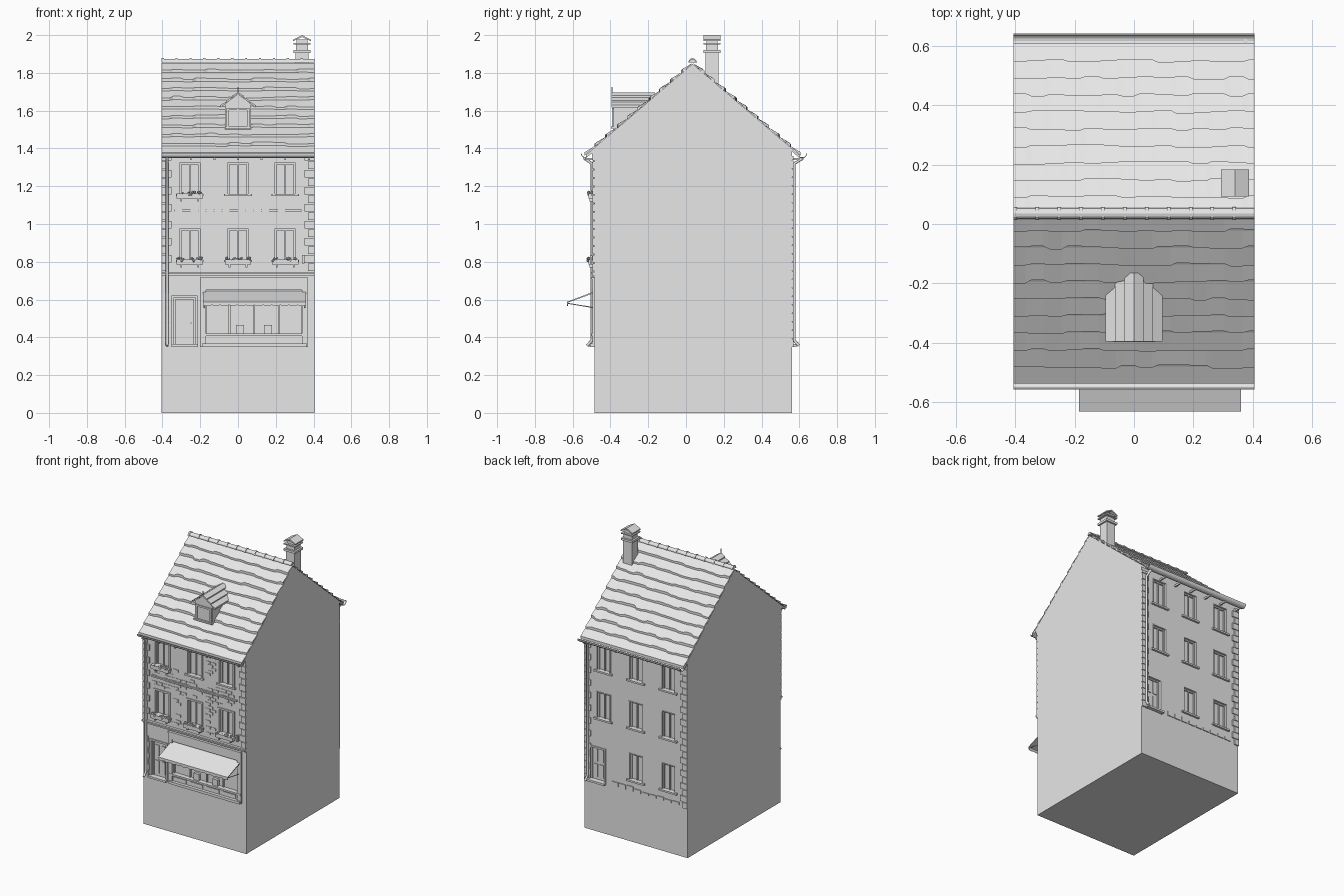
import bpy, bmesh, math, random
from mathutils import Matrix, Vector

random.seed(4)
if "Cube" in bpy.data.objects:
    bpy.data.objects.remove(bpy.data.objects["Cube"])

grey = bpy.data.materials.new("plain_grey")
grey.use_nodes = True
grey.diffuse_color = (0.8, 0.8, 0.8, 1)
grey.node_tree.nodes["Principled BSDF"].inputs["Base Color"].default_value = (0.8, 0.8, 0.8, 1)

HALF = 0.405                       # half width of the house
RIDGE_Y, RIDGE_Z, SLOPE = 0.035, 1.86, 0.85
EAVE = 0.572                       # ridge to eave, measured level
FRONT, BACK = (-0.485, -1), (0.56, 1)   # wall plane and outward direction
BASE = 0.35                        # height of the street


def roof_z(d):
    return RIDGE_Z - SLOPE * d


def finish(name, bm):
    bmesh.ops.recalc_face_normals(bm, faces=bm.faces)
    mesh = bpy.data.meshes.new(name)
    bm.to_mesh(mesh)
    bm.free()
    mesh.materials.append(grey)
    ob = bpy.data.objects.new(name, mesh)
    bpy.context.collection.objects.link(ob)
    return ob


def boxes(name, items):
    """One object from (x0, x1, y0, y1, z0, z1) blocks."""
    bm = bmesh.new()
    for x0, x1, y0, y1, z0, z1 in items:
        m = Matrix.Translation(((x0 + x1) / 2, (y0 + y1) / 2, (z0 + z1) / 2))
        s = Matrix.Diagonal((abs(x1 - x0), abs(y1 - y0), abs(z1 - z0), 1))
        bmesh.ops.create_cube(bm, size=1, matrix=m @ s)
    return finish(name, bm)


def on_wall(wall, x0, x1, z0, z1, d0, d1):
    """Block on a wall, from depth d0 to d1 outward."""
    y, out = wall
    return (x0, x1, y + out * d0, y + out * d1, z0, z1)


def prism(name, pts, axis, a, b):
    """Extrude a profile along x (points are y, z) or y (points are x, z)."""
    bm = bmesh.new()
    place = (lambda p: (a, *p)) if axis == "x" else (lambda p: (p[0], a, p[1]))
    face = bm.faces.new([bm.verts.new(place(p)) for p in pts])
    ext = bmesh.ops.extrude_face_region(bm, geom=[face])
    move = Vector((b - a, 0, 0)) if axis == "x" else Vector((0, b - a, 0))
    bmesh.ops.translate(bm, vec=move, verts=[v for v in ext["geom"] if isinstance(v, bmesh.types.BMVert)])
    return finish(name, bm)


def tube(name, pts, r):
    cu = bpy.data.curves.new(name, "CURVE")
    cu.dimensions = "3D"
    cu.bevel_depth, cu.bevel_resolution, cu.use_fill_caps = r, 2, True
    sp = cu.splines.new("POLY")
    sp.points.add(len(pts) - 1)
    for p, co in zip(sp.points, pts):
        p.co = (*co, 1)
    cu.materials.append(grey)
    ob = bpy.data.objects.new(name, cu)
    bpy.context.collection.objects.link(ob)


# Body: walls, soffits and gables in one profile
half = lambda s: [(s * (EAVE - 0.007), 1.35), (s * (EAVE - 0.007), roof_z(EAVE) - 0.008)]
left = [(RIDGE_Y + y, z) for y, z in half(-1)]
right = [(RIDGE_Y + y, z) for y, z in half(1)][::-1]
body = prism("house_body", [(FRONT[0], 0), (FRONT[0], 1.385)] + left + [(RIDGE_Y, RIDGE_Z - 0.012)]
             + right + [(BACK[0], 1.385), (BACK[0], 0)], "x", -HALF, HALF)

# Windows and doors: recesses, frames, bars and sills
cuts, holes = [], []


def opening(name, wall, x, w, z0, z1, trim, bars=(), sill=True, pad=0.012):
    x0, x1 = x - w, x + w
    cuts.append(on_wall(wall, x0, x1, z0, z1, -0.02, 0.02))
    holes.append((wall, x0, x1, z0, z1))
    parts = []
    for lo, hi, d0, d1 in ((-pad, 0, -0.002, trim), (0, 0.009, -0.021, -0.01)):
        parts += [on_wall(wall, x0 + lo, x0 + hi, z0 + lo, z1 - lo, d0, d1),
                  on_wall(wall, x1 - hi, x1 - lo, z0 + lo, z1 - lo, d0, d1),
                  on_wall(wall, x0 + hi, x1 - hi, z1 - hi, z1 - lo, d0, d1)]
    for b in bars:
        parts.append(on_wall(wall, x + b - 0.004, x + b + 0.004, z0, z1, -0.021, -0.012))
    if sill:
        parts.append(on_wall(wall, x0 - 0.02, x1 + 0.02, z0 - 0.012, z0, -0.005, 0.014))
    boxes(name, parts)


COLS = (-0.255, 0, 0.25)
for floor, z0 in (("first", 0.81), ("second", 1.16)):
    for i, x in enumerate(COLS):
        opening(f"{floor}_floor_window_{i}", FRONT, x, 0.053, z0, z0 + 0.165, 0.007, (0,))
for i, x in enumerate((0.255, 0, -0.255)):
    for j, z0 in enumerate((0.44, 0.81, 1.15)):
        if i or j:
            opening(f"rear_window_{i}_{j}", BACK, x, 0.05, z0, z0 + 0.18, 0.004, (0,), pad=0.006)
opening("front_door_frame", FRONT, -0.283, 0.057, BASE + 0.01, 0.61, 0.008, (), False)
opening("rear_door_frame", BACK, 0.305, 0.055, BASE + 0.01, 0.59, 0.006, (), False)
opening("shop_window", FRONT, 0.085, 0.26, 0.42, 0.65, 0.008, (-0.13, 0, 0.13), True, 0.025)

cutter = boxes("opening_cutter", cuts)
cutter.hide_render = True
mod = body.modifiers.new("openings", "BOOLEAN")
mod.object, mod.solver = cutter, "EXACT"
bpy.context.view_layer.objects.active = body
bpy.ops.object.modifier_apply(modifier="openings")
bpy.data.objects.remove(cutter)

# Door panels, knob and steps
for name, wall, x in (("front", FRONT, -0.283), ("rear", BACK, 0.305)):
    boxes(name + "_door_panels", [on_wall(wall, x + s * 0.022 - 0.015, x + s * 0.022 + 0.015, z, z + 0.09, -0.021, -0.015)
                                  for s in (-1, 1) for z in (0.38, 0.49)])
    boxes(name + "_door_step", [on_wall(wall, x - 0.07, x + 0.07, BASE, BASE + 0.014, -0.01, 0.025)])
boxes("front_door_knob", [on_wall(FRONT, -0.252, -0.245, 0.472, 0.479, -0.021, -0.006)])

# Shop front boards and awning
boxes("shop_front_boards", [
    on_wall(FRONT, -0.2, 0.37, 0.665, 0.715, 0, 0.012),
    on_wall(FRONT, -0.2, 0.37, 0.71, 0.718, 0, 0.018),
    on_wall(FRONT, -0.19, 0.365, BASE, 0.368, 0, 0.022)]
    + [on_wall(FRONT, x, x + 0.1, 0.375, 0.4, 0, 0.006) for x in (-0.165, -0.035, 0.095, 0.225)]
    + [on_wall(FRONT, x, x + 0.03, BASE, 0.67, 0, 0.011) for x in (-0.2, 0.34)])
boxes("display_boards", [on_wall(FRONT, x, x + 0.042, 0.42, 0.465, -0.021, 0) for x in (-0.01, 0.138)])
A0, A1 = -0.185, 0.36
prism("awning", [(-0.48, 0.645), (-0.63, 0.588), (-0.63, 0.582), (-0.48, 0.637)], "x", A0, A1)
n = 72
scallop = [(A0 + (A1 - A0) * i / n, 0.571 - 0.005 * abs(math.sin(math.pi * i / 6))) for i in range(n + 1)]
prism("awning_valance", [(A0, 0.586)] + scallop + [(A1, 0.586)], "y", -0.63, -0.626)
for x in (A0 + 0.006, A1 - 0.006):
    tube("awning_rod", [(x, -0.627, 0.58), (x, -0.48, 0.556)], 0.0025)

# Cornice, string course and eaves moulding
boxes("front_mouldings", [
    on_wall(FRONT, -HALF, HALF, 0.725, 0.737, 0, 0.01), on_wall(FRONT, -HALF, HALF, 0.737, 0.747, 0, 0.018),
    on_wall(FRONT, -0.335, 0.335, 1.066, 1.076, 0, 0.01), on_wall(FRONT, -HALF, HALF, 1.355, 1.39, 0, 0.012)])

# Quoins and plinth stones
for name, wall, low in (("front", FRONT, 0.75), ("rear", BACK, BASE)):
    stones, z, k = [], low, 0
    while z < 1.34:
        w = 0.052 if k % 2 else 0.034
        for s in (-1, 1):
            stones.append(on_wall(wall, s * HALF, s * (HALF - w), z, min(z + 0.041, 1.36), 0, 0.009))
        z, k = z + 0.045, k + 1
    boxes(name + "_quoins", stones)
boxes("rear_plinth_stones", [on_wall(BACK, x, x + 0.05, BASE + 0.01, BASE + random.uniform(0.025, 0.045), 0, 0.006)
                             for x in [-0.34 + 0.06 * i for i in range(9)]])
boxes("door_jamb_stones", [on_wall(FRONT, -0.39, -0.362 + 0.006 * (i % 2), 0.36 + 0.04 * i, 0.395 + 0.04 * i, 0, 0.006)
                           for i in range(7)])

# Exposed brick patches
bricks = []
for row in range(28):
    z = 0.77 + row * 0.021
    for col in range(16):
        x = -0.335 + col * 0.042 + 0.02 * (row % 2)
        blocked = any(h[0] is FRONT and h[1] - 0.055 < x < h[2] + 0.02 and h[3] - 0.04 < z < h[4] + 0.02 for h in holes)
        if not blocked and x < 0.31 and random.random() < 0.5:
            bricks.append(on_wall(FRONT, x, x + 0.038, z, z + 0.017, 0, 0.003))
boxes("exposed_bricks", bricks)

# Flower boxes with plants
for i, (x, z) in enumerate([(COLS[0], 1.135)] + [(x, 0.785) for x in COLS]):
    boxes(f"flower_box_{i}", [on_wall(FRONT, x - 0.07, x + 0.07, z, z + 0.027, 0.003, 0.032)]
          + [on_wall(FRONT, x + s - 0.004, x + s + 0.004, z - 0.015, z, 0, 0.025) for s in (-0.045, 0.045)])
    bm = bmesh.new()
    for k in range(16):
        c = (x + random.uniform(-0.066, 0.066), FRONT[0] - random.uniform(0.012, 0.034),
             z + random.choice((0.02, 0.03, 0.034)))
        bmesh.ops.create_icosphere(bm, subdivisions=1, radius=random.uniform(0.005, 0.009), matrix=Matrix.Translation(c))
    finish(f"flowers_{i}", bm)
boxes("wall_lamp", [on_wall(FRONT, 0.34, 0.352, 0.79, 0.835, 0.012, 0.024), on_wall(FRONT, 0.344, 0.348, 0.825, 0.83, 0, 0.014)])

# Roof tile courses with uneven lower edges
ROWS, SEGS = 10, 40
for side, s in (("front", -1), ("rear", 1)):
    bm = bmesh.new()
    for r in range(ROWS):
        prev, wob = None, 0
        for i in range(SEGS + 1):
            if i % 3 == 0:
                wob = random.uniform(-0.006, 0.006) if r < ROWS - 1 else 0
            x = -HALF + 2 * HALF * i / SEGS
            d0, d1 = EAVE * r / ROWS, EAVE * (r + 1) / ROWS + wob
            cur = [bm.verts.new((x, RIDGE_Y + s * d, roof_z(d) + h)) for d, h in ((d0, -0.008), (d1, 0.006), (d1, -0.012))]
            if prev:
                for a, b in ((0, 1), (1, 2), (2, 0)):
                    bm.faces.new((prev[a], prev[b], cur[b], cur[a]))
            if i in (0, SEGS):
                bm.faces.new(cur)
            prev = cur
    finish(side + "_roof_tiles", bm)

# Ridge tiles
step = 2 * HALF / 11
for i in range(11):
    x = -HALF + i * step
    for a, b, r in ((x, x + step, 0.018), (x, x + 0.012, 0.022)):
        arc = [(RIDGE_Y + r * math.cos(t * math.pi / 6), RIDGE_Z - 0.004 + r * math.sin(t * math.pi / 6)) for t in range(7)]
        prism("ridge_tile", arc, "x", a, b)

# Gutters, hangers and downpipes
for side, wall, cen, r, px in (("front", FRONT, 0.57, 0.021, -0.375), ("rear", BACK, 0.58, 0.025, 0.375)):
    y0, out = wall
    cy = RIDGE_Y + out * cen
    arc = lambda q, ks: [(cy + q * math.cos(math.pi * k / 8), 1.372 - q * math.sin(math.pi * k / 8)) for k in ks]
    prism(side + "_gutter", arc(r, range(9)) + arc(r - 0.004, range(8, -1, -1)), "x", -HALF, HALF)
    boxes(side + "_gutter_hangers", [(x - 0.005, x + 0.005, y0, cy, 1.338, 1.35) for x in [-0.375 + 0.125 * k for k in range(7)]])
    tube(side + "_downpipe", [(px, cy, 1.355), (px, cy, 1.345), (px, y0 + out * 0.013, 1.32),
                              (px, y0 + out * 0.013, 0.385), (px, y0 + out * 0.038, 0.355)], 0.008)

# Dormer
prism("dormer_body", [(-0.07, 1.49), (0.07, 1.49), (0.07, 1.635), (0, 1.688), (-0.07, 1.635)], "y", -0.385, -0.165)
for s in (-1, 1):
    for k in range(3):
        x0, x1 = s * 0.095 * k / 3, s * 0.095 * (k + 1) / 3
        z0, z1 = 1.7 - 0.025 * k, 1.7 - 0.025 * (k + 1)
        prism("dormer_roof_course", [(x0, z0 - 0.004), (x1, z1 + 0.004), (x1, z1 - 0.008), (x0, z0 - 0.012)], "y", -0.395, -0.165)
boxes("dormer_window", [(s * 0.048, s * 0.062, -0.393, -0.38, 1.513, 1.615) for s in (-1, 1)]
      + [(-0.062, 0.062, -0.393, -0.38, 1.603, 1.615), (-0.07, 0.07, -0.397, -0.38, 1.505, 1.516),
         (-0.004, 0.004, -0.389, -0.38, 1.515, 1.61)])
tube("dormer_finial", [(0, -0.392, 1.69), (0, -0.392, 1.725)], 0.003)

# Chimney with layered cap
CX, CY = 0.339, 0.138


def slab(w, z0, z1):
    return (CX - w, CX + w, CY - w, CY + w, z0, z1)


boxes("chimney", [slab(0.034, 1.65, 1.905), slab(0.045, 1.905, 1.92), slab(0.032, 1.92, 1.95),
                  slab(0.045, 1.95, 1.958), slab(0.03, 1.958, 1.977)])
prism("chimney_cap", [(CX - 0.047, 1.968), (CX, 1.99), (CX + 0.047, 1.968), (CX + 0.047, 1.976), (CX, 2.0), (CX - 0.047, 1.976)],
      "y", CY - 0.045, CY + 0.045)
